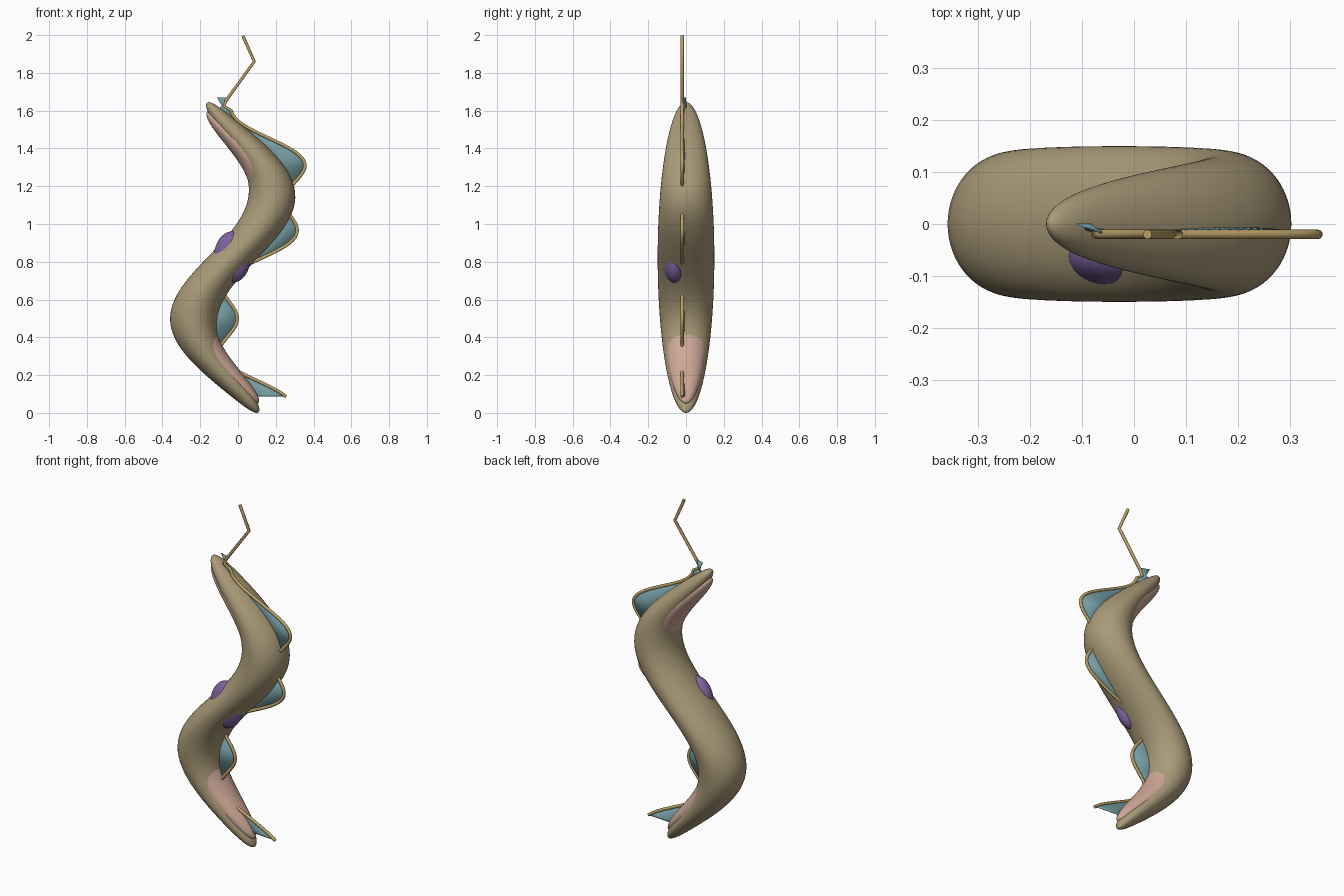
import bpy, bmesh, math

if "Cube" in bpy.data.objects:
    bpy.data.objects.remove(bpy.data.objects["Cube"])

CX, CZ, HZ = -0.028, 0.8225, 0.8225      # body centre and half height
AMP, WAVE = 0.208, 3.8                   # sideways S-bend


def material(name, rgb):
    m = bpy.data.materials.new(name)
    m.diffuse_color = (*rgb, 1)
    m.use_nodes = True
    m.node_tree.nodes["Principled BSDF"].inputs["Base Color"].default_value = m.diffuse_color
    return m


TAN = material("tan", (0.40, 0.325, 0.19))
GOLD = material("gold", (0.50, 0.36, 0.14))
TEAL = material("teal", (0.18, 0.34, 0.37))
PINK = material("pink", (0.62, 0.39, 0.31))
PURPLE = material("purple", (0.20, 0.125, 0.34))


def add_object(name, bm, mat):
    me = bpy.data.meshes.new(name)
    bm.to_mesh(me)
    bm.free()
    for p in me.polygons:
        p.use_smooth = True
    me.materials.append(mat)
    ob = bpy.data.objects.new(name, me)
    bpy.context.collection.objects.link(ob)
    return ob


def spine(z):
    return CX + AMP * math.sin(WAVE * (z - CZ) / HZ)


def wavy_ellipsoid(name, scale, mat):
    """Ellipsoid sheared sideways along a sine wave."""
    bm = bmesh.new()
    bmesh.ops.create_uvsphere(bm, u_segments=64, v_segments=80, radius=1)
    for v in bm.verts:
        u = v.co.z
        v.co = (CX + AMP * math.sin(WAVE * u) + 0.135 * scale * v.co.x,
                0.15 * scale * v.co.y, CZ + HZ * scale * u)
    return add_object(name, bm, mat)


def edge_x(z):
    """Free edge of the rippling membrane."""
    return spine(z) + 0.15 + 0.082 * math.cos(2 * math.pi * (z - 0.07) / 0.425)


# Body and the inner body that shows through on the concave sides
wavy_ellipsoid("body", 1.0, TAN)
wavy_ellipsoid("inner_body", 0.94, PINK)

# Nucleus poking out on both sides
bm = bmesh.new()
bmesh.ops.create_uvsphere(bm, u_segments=40, v_segments=28, radius=1)
for v in bm.verts:
    v.co = (-0.03 + 0.097 * v.co.x, -0.06 + 0.065 * v.co.y, 0.825 + 0.136 * v.co.z)
add_object("nucleus", bm, PURPLE)

# Rippling membrane from the spine to its free edge
Z0, Z1, N = 0.086, 1.60, 110
rows = [(spine(z), edge_x(z), z) for z in (Z0 + (Z1 - Z0) * i / N for i in range(N + 1))]
rows += [(-0.085, -0.072, 1.625), (-0.11, -0.06, 1.67)]
bm = bmesh.new()
prev = None
for xi, xo, z in rows:
    pair = (bm.verts.new((xi, 0.0, z)), bm.verts.new((xo, -0.018, z)))
    if prev:
        bm.faces.new((prev[0], prev[1], pair[1], pair[0]))
    prev = pair
membrane = add_object("membrane", bm, TEAL)
mod = membrane.modifiers.new("thickness", 'SOLIDIFY')
mod.thickness = 0.003
mod.offset = 0

# Flagellum along the membrane edge, then free with a kink
path = [(xo, z) for _, xo, z in rows[:-2]]
path += [(-0.074, 1.625), (-0.062, 1.655), (0.086, 1.86), (0.026, 1.996)]
curve = bpy.data.curves.new("flagellum", 'CURVE')
curve.dimensions = '3D'
curve.bevel_depth = 0.009
curve.bevel_resolution = 3
curve.use_fill_caps = True
sp = curve.splines.new('POLY')
sp.points.add(len(path) - 1)
for p, (x, z) in zip(sp.points, path):
    p.co = (x, -0.02, z, 1)
curve.materials.append(GOLD)
bpy.context.collection.objects.link(bpy.data.objects.new("flagellum", curve))
